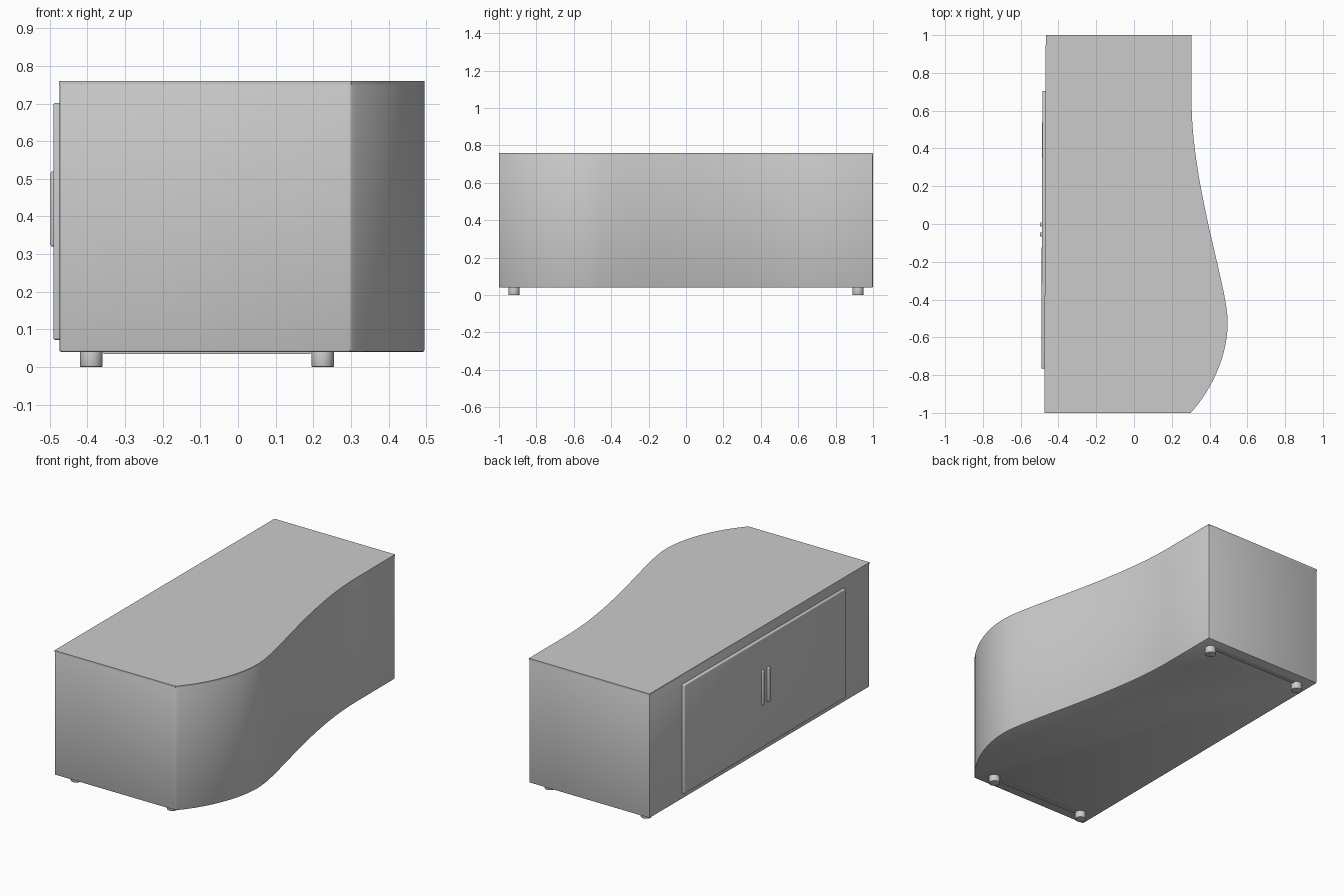
import bpy, bmesh
from mathutils import Vector
from mathutils.geometry import interpolate_bezier

cube = bpy.data.objects.get("Cube")
if cube:
    bpy.data.objects.remove(cube, do_unlink=True)

GREY = (0.6, 0.6, 0.6, 1)
mat = bpy.data.materials.new("plain grey")
mat.use_nodes = True
mat.diffuse_color = GREY
mat.node_tree.nodes["Principled BSDF"].inputs["Base Color"].default_value = GREY


def finish(obj, bevel=0.0, segments=2):
    """Material, rounded edges and smooth shading for one part."""
    obj.data.materials.clear()
    obj.data.materials.append(mat)
    bpy.ops.object.select_all(action="DESELECT")
    obj.select_set(True)
    bpy.context.view_layer.objects.active = obj
    if bevel:
        mod = obj.modifiers.new("soft edges", "BEVEL")
        mod.width, mod.segments = bevel, segments
        mod.limit_method, mod.angle_limit = "ANGLE", 0.6
        bpy.ops.object.modifier_apply(modifier=mod.name)
    bpy.ops.object.shade_smooth_by_angle(angle=0.6)
    return obj


def prism(name, outline, z0, z1, inset=0.0, bevel=0.0):
    """Extrude a plan outline upwards, optionally shrunk inwards."""
    bm = bmesh.new()
    base = bm.faces.new([bm.verts.new((p.x, p.y, z0)) for p in outline])
    if inset:
        bmesh.ops.inset_region(bm, faces=[base], thickness=inset)
        bmesh.ops.delete(bm, geom=[f for f in bm.faces if f != base], context="FACES")
    new = bmesh.ops.extrude_face_region(bm, geom=[base])["geom"]
    verts = [v for v in new if isinstance(v, bmesh.types.BMVert)]
    bmesh.ops.translate(bm, verts=verts, vec=(0, 0, z1 - z0))
    bmesh.ops.recalc_face_normals(bm, faces=bm.faces)
    mesh = bpy.data.meshes.new(name)
    bm.to_mesh(mesh)
    bm.free()
    obj = bpy.data.objects.new(name, mesh)
    bpy.context.collection.objects.link(obj)
    return finish(obj, bevel)


def box(name, center, size, bevel=0.0, turn=0.0):
    bpy.ops.mesh.primitive_cube_add(size=1, location=center, rotation=(0, 0, turn))
    obj = bpy.context.object
    obj.name = name
    obj.scale = size
    bpy.ops.object.transform_apply(location=False, rotation=False, scale=True)
    return finish(obj, bevel, 3)


# Plan outline: straight closed side, wavy open side
def bend(*pts):
    a, ha, hb, b = (Vector((x, y, 0)) for x, y in pts)
    return interpolate_bezier(a, ha, hb, b, 28)


wave = bend((0.305, 0.65), (0.305, 0.2), (0.496, -0.33), (0.496, -0.52))
nose = bend((0.496, -0.52), (0.496, -0.70), (0.41, -0.88), (0.30, -1))
plan = [Vector((-0.475, -1, 0)), Vector((-0.467, 1, 0)), Vector((0.305, 1, 0))]
plan += wave + nose[1:]

# Cabinet body and the thin top panel
prism("cabinet_body", plan, 0.04, 0.757, bevel=0.006)
prism("top_panel", plan, 0.75, 0.76, inset=0.025)

# Door with its two upright handles
LEAN = -0.004
box("door", (-0.475, -0.03, 0.387), (0.026, 1.47, 0.63), 0.006, LEAN)
for name, y in (("handle_rear", -0.003), ("handle_front", -0.055)):
    box(name, (-0.489, y, 0.42), (0.018, 0.022, 0.20), 0.006, LEAN)

# Round feet, with a slim rail between each pair
for end, y in (("front", -0.92), ("back", 0.92)):
    for side, x in (("right", -0.39), ("left", 0.225)):
        bpy.ops.mesh.primitive_cylinder_add(
            vertices=20, radius=0.03, depth=0.05, location=(x, y, 0.025))
        foot = bpy.context.object
        foot.name = f"{end}_{side}_foot"
        finish(foot, 0.003)
    box(f"{end}_rail", (-0.083, y * 1.01, 0.039), (0.55, 0.015, 0.01))
